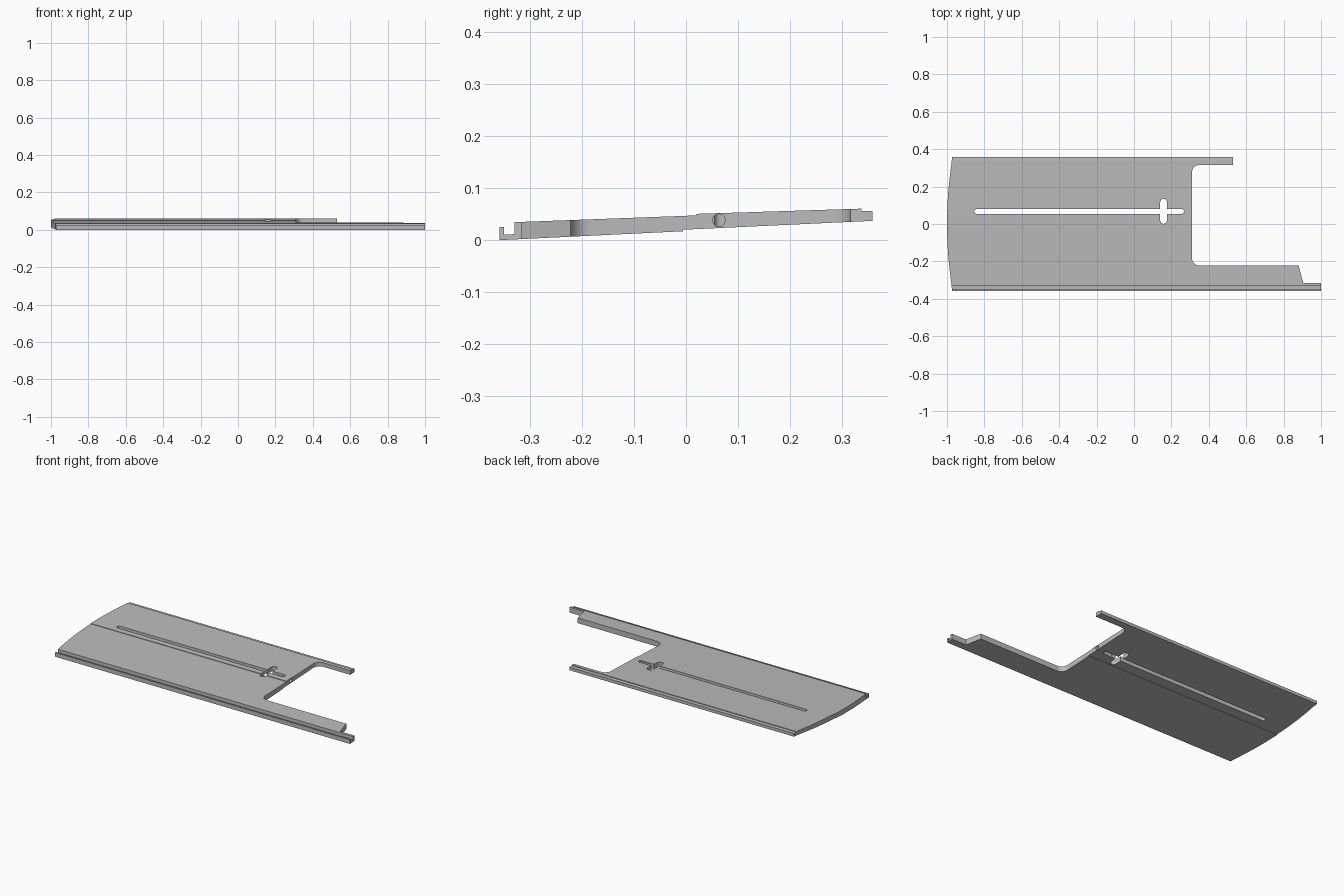
import bpy, bmesh, math
from mathutils import Matrix, Vector

if "Cube" in bpy.data.objects:
    bpy.data.objects.remove(bpy.data.objects["Cube"])

grey = bpy.data.materials.new("plain grey")
grey.diffuse_color = (0.5, 0.5, 0.5, 1)
grey.use_nodes = True
grey.node_tree.nodes["Principled BSDF"].inputs["Base Color"].default_value = grey.diffuse_color


def prism(name, points, axis, a, b):
    """Extrude a 2D outline along z (points are x, y) or x (points are y, z)."""
    def place(p, t):
        return (p[0], p[1], t) if axis == "z" else (t, p[0], p[1])
    bm = bmesh.new()
    face = bm.faces.new([bm.verts.new(place(p, a)) for p in points])
    ext = bmesh.ops.extrude_face_region(bm, geom=[face])
    verts = [v for v in ext["geom"] if isinstance(v, bmesh.types.BMVert)]
    step = Vector((0, 0, b - a)) if axis == "z" else Vector((b - a, 0, 0))
    bmesh.ops.translate(bm, verts=verts, vec=step)
    bmesh.ops.recalc_face_normals(bm, faces=bm.faces)
    mesh = bpy.data.meshes.new(name)
    bm.to_mesh(mesh)
    bm.free()
    mesh.materials.append(grey)
    ob = bpy.data.objects.new(name, mesh)
    bpy.context.collection.objects.link(ob)
    return ob


def arc(cx, cy, r, start, end, n=8):
    return [(cx + r * math.cos(math.radians(start + (end - start) * i / n)),
             cy + r * math.sin(math.radians(start + (end - start) * i / n)))
            for i in range(n + 1)]


def cut(target, tool, operation):
    mod = target.modifiers.new(tool.name, "BOOLEAN")
    mod.object, mod.operation, mod.solver = tool, operation, "EXACT"
    bpy.context.view_layer.objects.active = target
    bpy.ops.object.modifier_apply(modifier=mod.name)
    bpy.data.objects.remove(tool)


# Sloping panel cross-section with front channel, overlap step and rear rebate
section = [(-0.358, 0.0), (-0.006, 0.017), (-0.006, 0.02), (0.358, 0.037),
           (0.358, 0.0555), (0.337, 0.0565), (0.337, 0.0605), (0.02, 0.0505),
           (0.02, 0.0475), (-0.33, 0.0345), (-0.33, 0.0115), (-0.35, 0.0105),
           (-0.35, 0.0255), (-0.358, 0.025)]
panel = prism("panel", section, "x", -1.1, 1.1)

# Plan outline: bowed left end, notched right end with rounded corners
bow = [(-1 + 0.03 * (y / 0.358) ** 2, y)
       for y in [-0.358 + 0.716 * i / 20 for i in range(21)]]
bow[0], bow[-1] = (-0.97, -0.4), (-0.97, 0.4)
notch = ([(0.53, 0.4), (0.53, 0.316)] + arc(0.35, 0.276, 0.04, 90, 180)
         + arc(0.35, -0.182, 0.04, 180, 270)
         + [(0.88, -0.222), (0.905, -0.316), (1.0, -0.316), (1.0, -0.4)])
cut(panel, prism("outline", bow + notch, "z", -0.1, 0.2), "INTERSECT")

# Long slot, cross slot and round bore through the notch wall
r = 0.0125
long_slot = arc(0.255, 0.067, r, -90, 90) + arc(-0.842, 0.067, r, 90, 270)
cut(panel, prism("long_slot", long_slot, "z", -0.1, 0.2), "DIFFERENCE")
w = 0.018
cross_slot = arc(0.158, 0.117, w, 0, 180) + arc(0.158, 0.019, w, 180, 360)
cut(panel, prism("cross_slot", cross_slot, "z", -0.1, 0.2), "DIFFERENCE")
bore = arc(0.063, 0.038, 0.012, 0, 360, 24)[:-1]
cut(panel, prism("bore", bore, "x", 0.2, 0.4), "DIFFERENCE")

# Smooth rounded walls, keep edges sharp
bpy.ops.object.select_all(action="DESELECT")
panel.select_set(True)
bpy.context.view_layer.objects.active = panel
bpy.ops.object.shade_smooth_by_angle(angle=math.radians(20))
